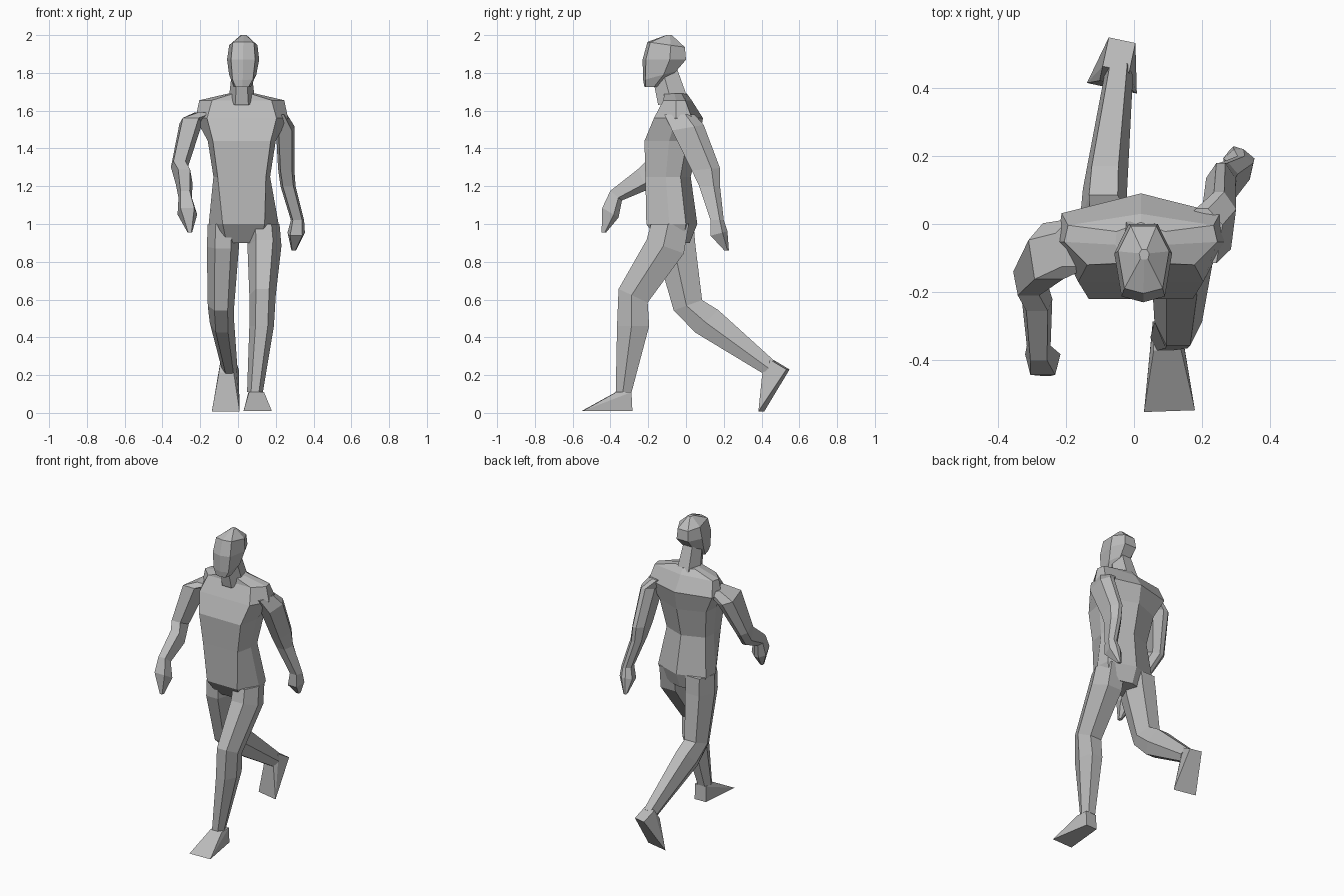
import bpy
import bmesh
from math import radians
from mathutils import Euler, Vector

default_cube = bpy.data.objects.get("Cube")
if default_cube:
    bpy.data.objects.remove(default_cube, do_unlink=True)

# One plain grey for the whole figure
grey = bpy.data.materials.new("plain grey")
grey.use_nodes = True
grey.diffuse_color = (0.5, 0.5, 0.5, 1)
grey.node_tree.nodes["Principled BSDF"].inputs["Base Color"].default_value = grey.diffuse_color


def finish(name, bm):
    """Turn a bmesh into a flat shaded, grey object."""
    bmesh.ops.recalc_face_normals(bm, faces=bm.faces)
    mesh = bpy.data.meshes.new(name)
    bm.to_mesh(mesh)
    bm.free()
    mesh.materials.append(grey)
    body_part = bpy.data.objects.new(name, mesh)
    bpy.context.collection.objects.link(body_part)
    return body_part


def both_sides(half):
    """Mirror half a cross-section (front to back) into a closed outline."""
    return half + [(-x, y) for x, y in reversed(half) if x]


def ring(x, y, z, wide, deep, tilt=0, yaw=0, front=None):
    """Cross-section: centre, half width, half depth, and slope towards the back."""
    return dict(centre=Vector((x, y, z)), wide=wide, deep=deep, front=front,
                turn=Euler((radians(tilt), 0, radians(yaw))))


def loft(name, half, rings):
    """Join the cross-sections into a closed skin."""
    bm = bmesh.new()
    loops = []
    for r in rings:
        shape = list(half)
        if r["front"]:
            shape[0] = (r["front"], shape[0][1])
        loop = []
        for u, v in both_sides(shape):
            point = Vector((u * r["wide"], v * r["deep"], 0))
            point.rotate(r["turn"])
            loop.append(bm.verts.new(r["centre"] + point))
        loops.append(loop)
    count = len(loops[0])
    for low, high in zip(loops, loops[1:]):
        for i in range(count):
            j = (i + 1) % count
            bm.faces.new((low[i], low[j], high[j], high[i]))
    bm.faces.new(loops[0])
    bm.faces.new(loops[-1])
    return finish(name, bm)


def foot(name, heel, pitch, yaw):
    """Wedge foot: square ankle, narrow heel and wide flat toe."""
    bm = bmesh.new()
    turn = Euler((radians(pitch), 0, radians(yaw)))
    for side in (-1, 1):
        for wide, y, z in ((.04, 0, 0), (.075, -.265, 0), (.04, -.005, .1), (.04, -.085, .1)):
            point = Vector((side * wide, y, z))
            point.rotate(turn)
            bm.verts.new(Vector(heel) + point)
    bmesh.ops.convex_hull(bm, input=bm.verts)
    return finish(name, bm)


# Half cross-sections, from front to back
torso_half = [(.6, -1), (1, -.1), (.95, .55), (0, 1)]
limb_half = [(.5, -1), (1, -.1), (.6, 1)]
arm_half = [(.7, -1), (1, .4), (.3, 1)]
head_half = [(0, -1), (.75, -.85), (1, .25), (.5, 1)]

# Torso, from the seat up to the shoulders
loft("torso", torso_half, [
    ring(.03, -.06, .9, .15, .08),
    ring(.03, -.075, 1.0, .185, .135),
    ring(.02, -.095, 1.25, .15, .12, front=.85),
    ring(.02, -.075, 1.44, .18, .145, front=.85),
    ring(.02, -.04, 1.56, .245, .13, front=.75),
    ring(.02, -.045, 1.655, .225, .075, front=.7),
    ring(.02, -.055, 1.69, .075, .06),
])

# Neck and faceted head
loft("neck", limb_half, [
    ring(.02, -.07, 1.65, .07, .08, tilt=15),
    ring(.02, -.11, 1.79, .055, .07, tilt=25),
])
loft("head", head_half, [
    ring(.022, -.18, 1.725, .045, .04),
    ring(.025, -.14, 1.785, .072, .09, tilt=15),
    ring(.027, -.115, 1.87, .085, .115),
    ring(.028, -.105, 1.95, .075, .1, tilt=-8),
    ring(.03, -.09, 2.0, .015, .015),
])

# Left leg, stepping forward
loft("left_leg", limb_half, [
    ring(.135, -.085, 1.0, .085, .1),
    ring(.14, -.11, .88, .09, .105, tilt=-20),
    ring(.13, -.28, .62, .07, .085, tilt=-25),
    ring(.125, -.28, .46, .065, .085),
    ring(.09, -.33, .11, .042, .042),
])
foot("left_foot", (.095, -.285, .01), pitch=0, yaw=2)

# Right leg, bent behind
loft("right_leg", limb_half, [
    ring(-.075, -.06, 1.0, .085, .1),
    ring(-.08, -.055, .88, .085, .105, tilt=5),
    ring(-.09, .01, .57, .07, .08, tilt=20),
    ring(-.085, .11, .485, .065, .085, tilt=45),
    ring(-.045, .44, .24, .042, .045, tilt=45),
])
foot("right_foot", (-.035, .54, .23), pitch=57, yaw=-12)

# Right arm, swung forward
loft("right_arm", arm_half, [
    ring(-.17, -.055, 1.59, .06, .07),
    ring(-.25, -.08, 1.54, .06, .085, tilt=-15),
    ring(-.31, -.16, 1.31, .045, .055, tilt=-25),
    ring(-.285, -.23, 1.235, .045, .06, tilt=-65),
    ring(-.28, -.37, 1.15, .035, .04, tilt=-40),
])
loft("right_hand", arm_half, [
    ring(-.28, -.37, 1.15, .035, .04, tilt=-40),
    ring(-.268, -.4, 1.06, .052, .05, tilt=-30),
    ring(-.255, -.435, .955, .012, .012),
])

# Left arm, swung back
loft("left_arm", arm_half, [
    ring(.2, -.035, 1.58, .06, .08),
    ring(.25, .01, 1.51, .05, .085, tilt=10),
    ring(.255, .105, 1.29, .043, .075, tilt=5),
    ring(.265, .125, 1.2, .04, .055),
    ring(.315, .165, 1.02, .035, .035),
])
loft("left_hand", arm_half, [
    ring(.315, .165, 1.02, .035, .035),
    ring(.308, .175, .95, .046, .046, tilt=15),
    ring(.295, .215, .86, .012, .012),
])
